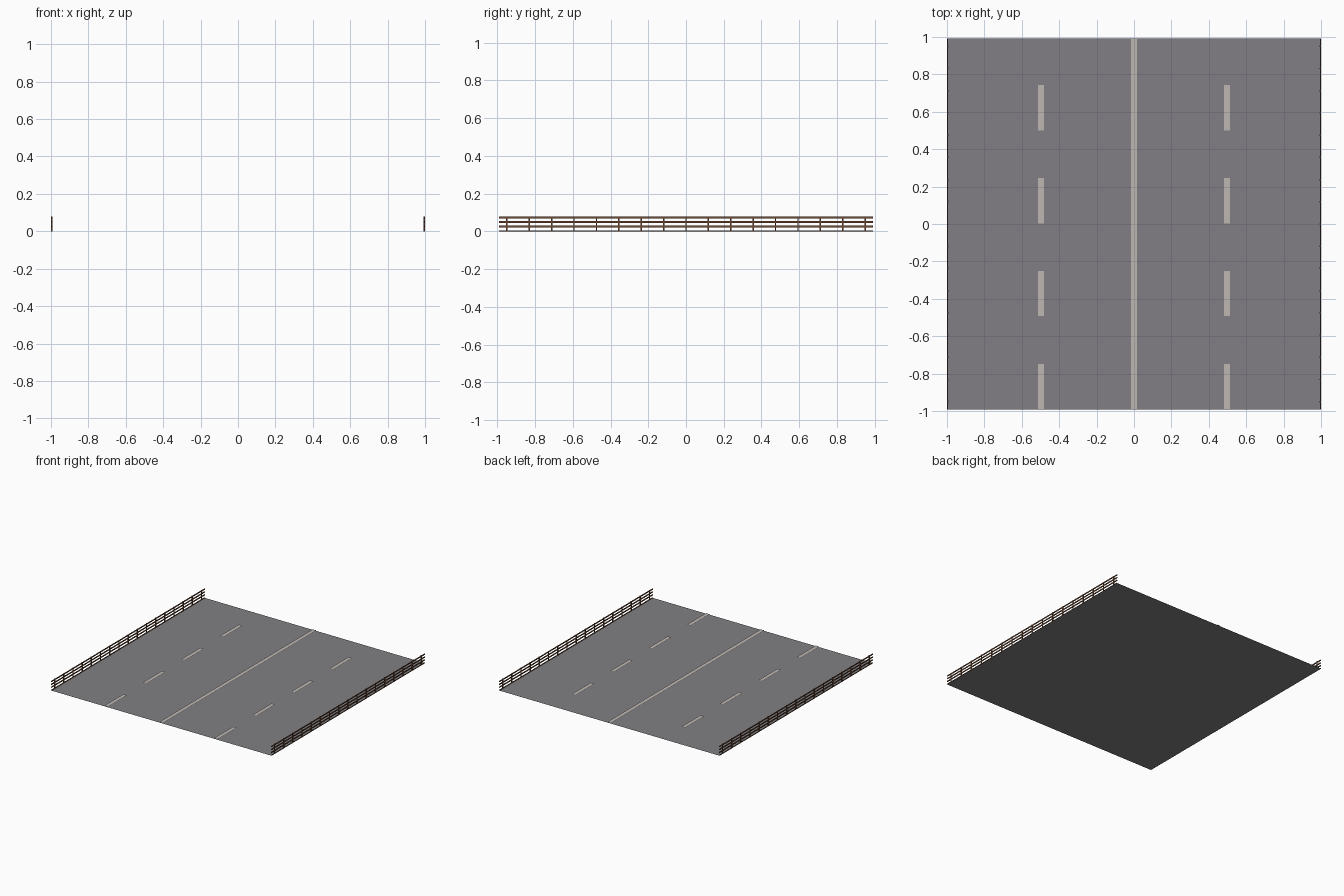
import bpy, bmesh
from mathutils import Matrix, Vector

if "Cube" in bpy.data.objects:
    bpy.data.objects.remove(bpy.data.objects["Cube"])


def material(name, rgb):
    m = bpy.data.materials.new(name)
    m.diffuse_color = (*rgb, 1)
    m.use_nodes = True
    m.node_tree.nodes["Principled BSDF"].inputs["Base Color"].default_value = m.diffuse_color
    return m


ASPHALT = material("asphalt grey", (0.22, 0.212, 0.228))
PAINT = material("road paint", (0.51, 0.475, 0.44))
WOOD = material("fence brown", (0.16, 0.068, 0.032))


def finish(name, bm, mat):
    mesh = bpy.data.meshes.new(name)
    bm.to_mesh(mesh)
    bm.free()
    mesh.materials.append(mat)
    ob = bpy.data.objects.new(name, mesh)
    bpy.context.collection.objects.link(ob)
    return ob


def sheet(bm, x0, x1, y0, y1, z):
    bm.faces.new([bm.verts.new(p) for p in
                  ((x0, y0, z), (x1, y0, z), (x1, y1, z), (x0, y1, z))])


def box(bm, centre, size):
    bmesh.ops.create_cube(bm, size=1, matrix=Matrix.Translation(centre)
                          @ Matrix.Diagonal(Vector((*size, 1))))


# Flat road surface
bm = bmesh.new()
sheet(bm, -1, 1, -0.993, 0.993, 0)
finish("road", bm, ASPHALT)

# Solid centre line, floating just above the road
bm = bmesh.new()
sheet(bm, -0.016, 0.016, -0.99, 0.99, 0.006)
finish("centre_line", bm, PAINT)

# Dashed lane lines
bm = bmesh.new()
for x in (-0.498, 0.496):
    for i in range(4):
        y = -0.99 + i * 0.497
        sheet(bm, x - 0.016, x + 0.016, y, y + 0.242, 0.006)
finish("lane_dashes", bm, PAINT)

# Wooden fences: rails and posts on both edges
for side, s in (("left", -1), ("right", 1)):
    bm = bmesh.new()
    for z in (0.026, 0.0495, 0.073):
        box(bm, (s * 0.9965, 0, z), (0.005, 1.98, 0.009))
    box(bm, (s * 0.9965, 0, 0.0025), (0.005, 1.98, 0.005))
    finish(side + "_fence_rails", bm, WOOD)

    bm = bmesh.new()
    for i in range(17):
        box(bm, (s * 0.9955, (i - 8) * 0.1187, 0.04), (0.007, 0.007, 0.08))
    finish(side + "_fence_posts", bm, WOOD)
